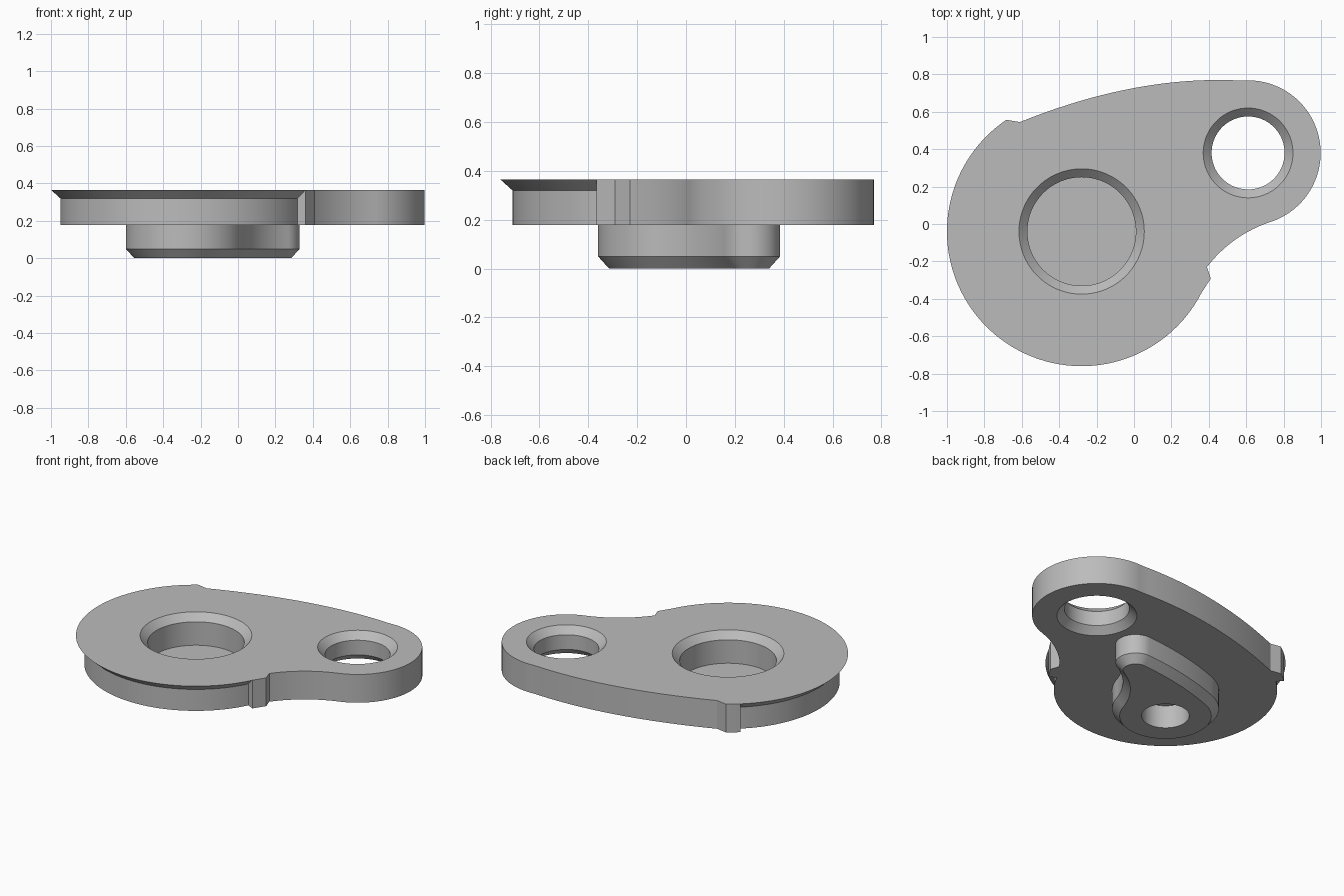
import bpy, bmesh
from math import cos, sin, radians
from mathutils import Vector

if "Cube" in bpy.data.objects:
    bpy.data.objects.remove(bpy.data.objects["Cube"])

HUB = Vector((-0.28, -0.04))
EYE = Vector((0.61, 0.38))
TIP = Vector((0.21, 0.265))

steel = bpy.data.materials.new("plain_grey")
steel.use_nodes = True
steel.diffuse_color = (0.5, 0.5, 0.5, 1)
steel.node_tree.nodes["Principled BSDF"].inputs["Base Color"].default_value = (0.5, 0.5, 0.5, 1)


def polar(c, r, deg):
    return c + r * Vector((cos(radians(deg)), sin(radians(deg))))


def arc(c, r, a, b, n):
    return [polar(c, r, a + (b - a) * i / n) for i in range(n + 1)]


def bow(a, mid, b, n=20):
    """Inner points of a shallow curve from a through mid to b."""
    k = 2 * mid - (a + b) / 2
    ts = [i / n for i in range(1, n)]
    return [a * (1 - t) ** 2 + k * 2 * t * (1 - t) + b * t * t for t in ts]


def loft(name, rings):
    """Solid from (z, outline) rings of equal point count."""
    bm = bmesh.new()
    loops = [[bm.verts.new((p.x, p.y, z)) for p in pts] for z, pts in rings]
    for lo, hi in zip(loops, loops[1:]):
        for i in range(len(lo)):
            j = (i + 1) % len(lo)
            bm.faces.new((lo[i], lo[j], hi[j], hi[i]))
    bm.faces.new(loops[0][::-1])
    bm.faces.new(loops[-1])
    bmesh.ops.remove_doubles(bm, verts=bm.verts, dist=1e-5)
    bmesh.ops.recalc_face_normals(bm, faces=bm.faces)
    mesh = bpy.data.meshes.new(name)
    bm.to_mesh(mesh)
    bm.free()
    mesh.materials.append(steel)
    ob = bpy.data.objects.new(name, mesh)
    bpy.context.collection.objects.link(ob)
    return ob


def lathe(name, c, profile):
    return loft(name, [(z, arc(c, r, 0, 357.5, 143)) for z, r in profile])


def combine(target, tool, operation):
    mod = target.modifiers.new(tool.name, "BOOLEAN")
    mod.operation, mod.object, mod.solver = operation, tool, "EXACT"
    bpy.context.view_layer.objects.active = target
    bpy.ops.object.modifier_apply(modifier=mod.name)
    bpy.data.objects.remove(tool)


def plate_outline(rim):
    """Eye end, long back, stop block, round rim, stop block, hollow front."""
    eye = arc(EYE, 0.388, -70, 95, 48)
    back_end, front_end = Vector((-0.61, 0.545)), Vector((0.39, -0.23))
    return (eye + bow(eye[-1], Vector((0, 0.727)), back_end) + [back_end]
            + arc(HUB, 0.72, 124, 131, 3) + arc(HUB, rim, 131, 333, 90)
            + [polar(HUB, 0.72, 333), polar(HUB, 0.735, 340), front_end]
            + bow(front_end, Vector((0.547, -0.08)), eye[0]))


def boss_outline(inset):
    hub = arc(HUB, 0.32 - inset, 112, 345, 64)
    tip = arc(TIP, 0.12 - inset, -60, 95, 32)
    hollow = polar(Vector((0.122, 0.042)), -inset, -37.5)
    swell = polar(Vector((-0.108, 0.342)), -inset, 103.5)
    return hub + bow(hub[-1], hollow, tip[0]) + tip + bow(tip[-1], swell, hub[0])


# Plate with flared rim
plate = loft("side_plate", [(0.178, plate_outline(0.67)), (0.32, plate_outline(0.67)),
                            (0.365, plate_outline(0.72))])

# Chamfered boss underneath
boss = loft("boss", [(0, boss_outline(0.045)), (0.05, boss_outline(0)), (0.25, boss_outline(0))])
combine(plate, boss, "UNION")

# Blind pocket, blind underside hole and chamfered through eye
pocket = lathe("pocket", HUB, [(0.165, 0.29), (0.32, 0.29), (0.365, 0.335), (0.4, 0.37)])
pin_hole = lathe("pin_hole", HUB, [(-0.1, 0.143), (0.152, 0.143)])
eye_hole = lathe("eye_hole", EYE, [(0.128, 0.29), (0.178, 0.24), (0.223, 0.195),
                                   (0.32, 0.195), (0.365, 0.24), (0.415, 0.29)])
for cutter in (pocket, pin_hole, eye_hole):
    combine(plate, cutter, "DIFFERENCE")

# Smooth curved walls, crisp edges
bpy.ops.object.select_all(action="DESELECT")
plate.select_set(True)
bpy.context.view_layer.objects.active = plate
bpy.ops.object.shade_smooth_by_angle(angle=radians(25))
